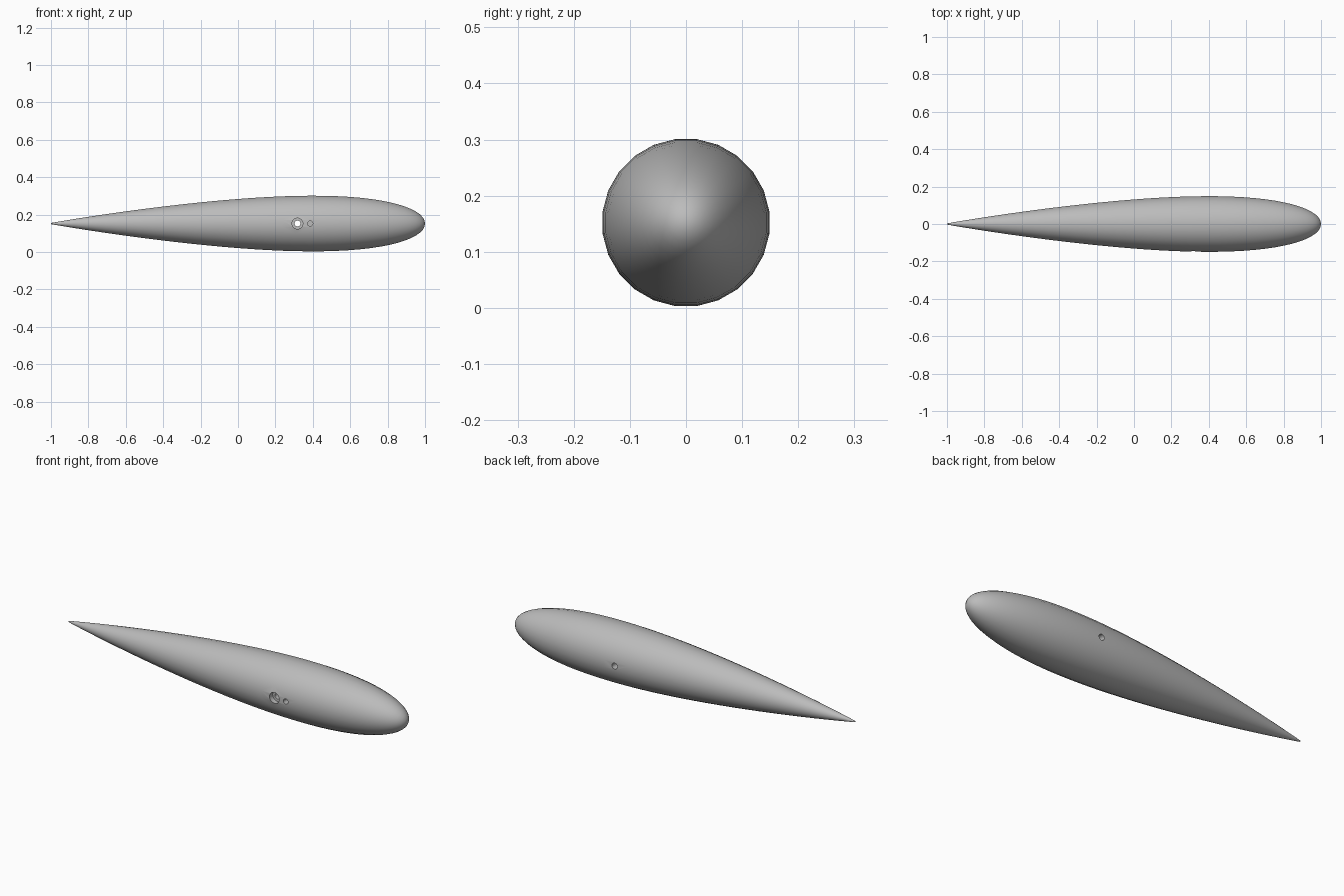
import bpy, bmesh, math
from mathutils import Matrix

cube = bpy.data.objects.get("Cube")
if cube:
    bpy.data.objects.remove(cube, do_unlink=True)

AXIS_Z = 0.152
SIDES = 24
RINGS = 40

grey = bpy.data.materials.new("satin grey")
grey.use_nodes = True
COLOUR = (0.5, 0.5, 0.5, 1)
grey.diffuse_color = COLOUR
grey.node_tree.nodes["Principled BSDF"].inputs["Base Color"].default_value = COLOUR


def add_object(name, bm):
    bmesh.ops.recalc_face_normals(bm, faces=bm.faces)
    mesh = bpy.data.meshes.new(name)
    bm.to_mesh(mesh)
    bm.free()
    mesh.materials.append(grey)
    obj = bpy.data.objects.new(name, mesh)
    bpy.context.collection.objects.link(obj)
    return obj


def radius(s):
    """Half thickness of a symmetric airfoil at fraction s from the nose."""
    return 1.5 * (0.2969 * math.sqrt(s) - 0.126 * s - 0.3516 * s**2
                  + 0.2843 * s**3 - 0.1015 * s**4)


# Streamlined body: rings along x, closed by a nose point and a tiny tail cap
bm = bmesh.new()
nose = bm.verts.new((1, 0, AXIS_Z))
rings = []
for i in range(1, RINGS + 1):
    s = (1 - math.cos(math.pi * i / RINGS)) / 2
    r = radius(s)
    ring = []
    for k in range(SIDES):
        a = 2 * math.pi * (k + 0.5) / SIDES
        ring.append(bm.verts.new((1 - 2 * s, r * math.cos(a), AXIS_Z + r * math.sin(a))))
    rings.append(ring)
for k in range(SIDES):
    n = (k + 1) % SIDES
    bm.faces.new((nose, rings[0][k], rings[0][n]))
    for a, b in zip(rings, rings[1:]):
        bm.faces.new((a[k], b[k], b[n], a[n]))
bm.faces.new(rings[-1])
body = add_object("streamlined_body", bm)


# Bores along y: through hole, front counterbore, blind pin hole
def bore(name, x, r, y_from, y_to):
    bm = bmesh.new()
    place = (Matrix.Translation((x, (y_from + y_to) / 2, AXIS_Z))
             @ Matrix.Rotation(math.pi / 2, 4, 'X'))
    bmesh.ops.create_cone(bm, cap_ends=True, segments=24, radius1=r, radius2=r,
                          depth=y_to - y_from, matrix=place)
    cutter = add_object(name, bm)
    cutter.hide_render = True
    mod = body.modifiers.new(name, 'BOOLEAN')
    mod.operation = 'DIFFERENCE'
    mod.solver = 'EXACT'
    mod.object = cutter
    bpy.ops.object.modifier_apply(modifier=name)
    bpy.data.objects.remove(cutter, do_unlink=True)


bpy.context.view_layer.objects.active = body
body.select_set(True)
bore("through_bore", 0.318, 0.016, -0.3, 0.3)
bore("counterbore", 0.318, 0.029, -0.3, -0.12)
bore("pin_hole", 0.386, 0.014, -0.3, -0.09)
bpy.ops.object.shade_smooth_by_angle(angle=math.radians(35))
